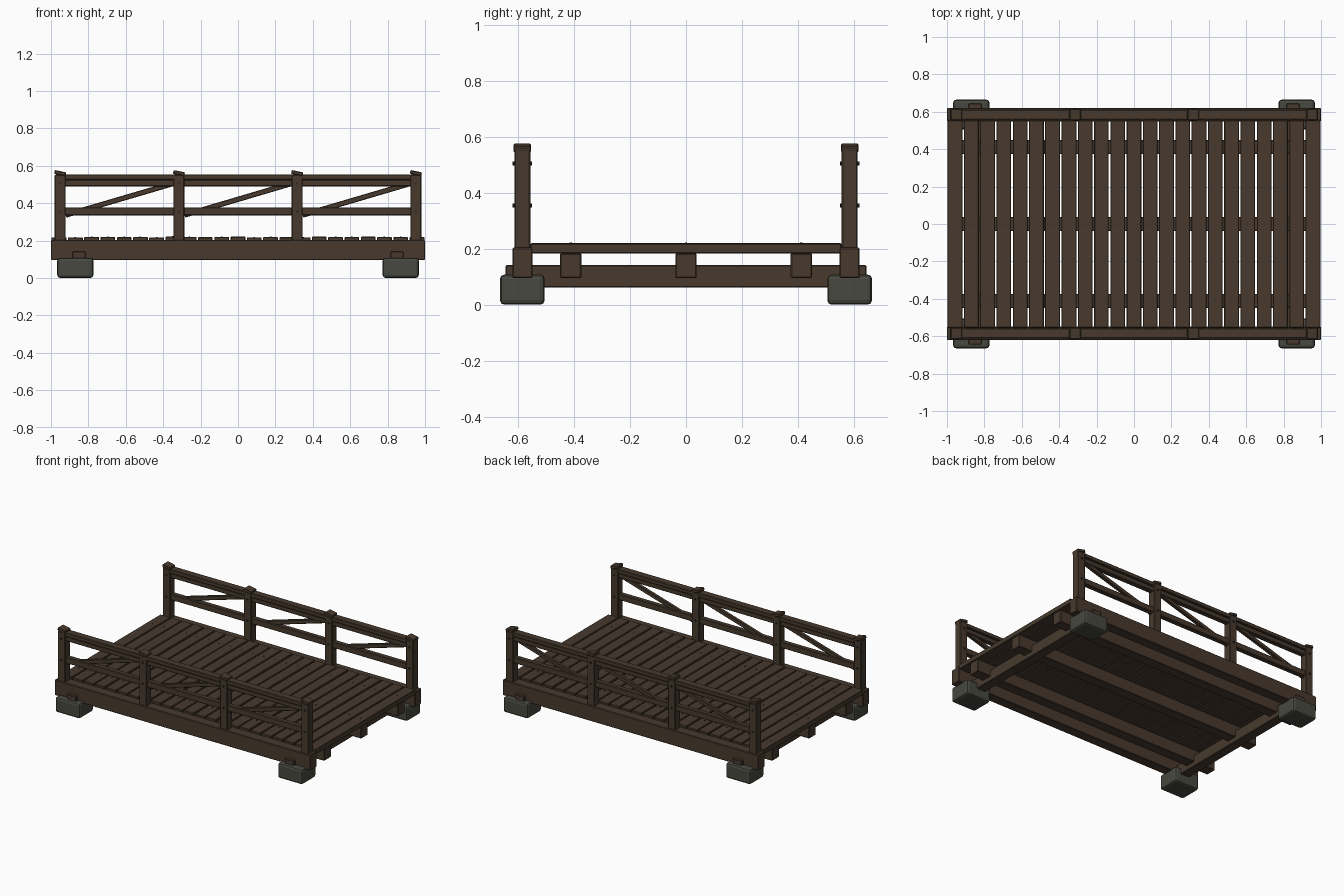
import bpy, math, random
from mathutils import Vector

random.seed(4)
if "Cube" in bpy.data.objects:
    bpy.data.objects.remove(bpy.data.objects["Cube"])


def material(name, rgb):
    m = bpy.data.materials.new(name)
    m.use_nodes = True
    m.diffuse_color = (*rgb, 1)
    m.node_tree.nodes["Principled BSDF"].inputs["Base Color"].default_value = (*rgb, 1)
    return m


WOOD = material("dark_brown_wood", (0.065, 0.042, 0.027))
STONE = material("grey_green_stone", (0.062, 0.066, 0.050))
IRON = material("dark_iron", (0.025, 0.022, 0.020))


def finish(ob, name, mat, bevel=0.0, segments=1):
    ob.name = name
    ob.data.materials.append(mat)
    if bevel:
        mod = ob.modifiers.new("soft_edges", "BEVEL")
        mod.width, mod.segments = bevel, segments
    return ob


def box(name, lo, hi, mat=WOOD, tilt=0.0, bevel=0.004, segments=1):
    """Box between two corners, optionally tilted about the y axis."""
    lo, hi = Vector(lo), Vector(hi)
    bpy.ops.mesh.primitive_cube_add(size=1, location=(lo + hi) / 2)
    ob = bpy.context.object
    ob.scale = hi - lo
    bpy.ops.object.transform_apply(location=False, rotation=False, scale=True)
    ob.rotation_euler.y = tilt
    return finish(ob, name, mat, bevel, segments)


def pin(name, pos, radius, depth, turn=0.0):
    bpy.ops.mesh.primitive_cylinder_add(vertices=8, radius=radius, depth=depth,
                                        location=pos, rotation=(turn, 0, 0))
    return finish(bpy.context.object, name, IRON)


# Foundation stones
for x in (-0.87, 0.87):
    for y in (-0.585, 0.585):
        box("foundation_stone", (x - 0.097, y - 0.08, 0), (x + 0.097, y + 0.08, 0.108),
            STONE, bevel=0.016, segments=2)

# Cross beams resting on the stones
for x in (-0.85, 0.85):
    box("cross_beam", (x - 0.035, -0.645, 0.062), (x + 0.035, 0.645, 0.142))

# Stringers under the deck
for y in (-0.412, 0, 0.412):
    box("stringer", (-0.99, y - 0.038, 0.095), (0.99, y + 0.038, 0.184))

# Deck planks with nails
COUNT = 23
pitch = 2.0 / COUNT
for i in range(COUNT):
    x = -1 + pitch * (i + 0.5)
    half = pitch / 2 - random.uniform(0.003, 0.005)
    top = 0.219 + random.uniform(-0.002, 0.002)
    box("deck_plank", (x - half, -0.555, 0.183), (x + half, 0.555, top), bevel=0.003)
    for y in (-0.412, 0, 0.412):
        pin("nail", (x, y, top), 0.004, 0.005)

# Side beams and railings, one set per side
POSTS = (-0.951, -0.316, 0.316, 0.951)
for s in (-1, 1):
    y = s * 0.585

    def rail(name, x0, x1, z0, z1, half, **kw):
        return box(name, (x0, y - half, z0), (x1, y + half, z1), **kw)

    rail("side_beam", -1, 1, 0.095, 0.204, 0.036)
    rail("handrail", -0.925, 0.925, 0.525, 0.554, 0.027)
    rail("upper_rail", -0.925, 0.925, 0.49, 0.524, 0.018)
    rail("lower_rail", -0.925, 0.925, 0.334, 0.377, 0.018)

    for x in POSTS:
        rail("railing_post", x - 0.029, x + 0.029, 0.19, 0.552, 0.0285)
        rail("post_cap", x - 0.031, x + 0.031, 0.55, 0.571, 0.031, tilt=0.2)
        for z in (0.355, 0.505):
            pin("bolt", (x, y, z), 0.007, 0.07, math.pi / 2)

    # Diagonal braces rise towards the left end
    for a, b in zip(POSTS, POSTS[1:]):
        start, end = Vector((a + 0.03, y, 0.336)), Vector((b - 0.03, y, 0.505))
        run = end - start
        mid = (start + end) / 2
        reach = Vector((run.length / 2, 0.012, 0.014))
        box("diagonal_brace", mid - reach, mid + reach,
            tilt=-math.atan2(run.z, run.x), bevel=0.003)
